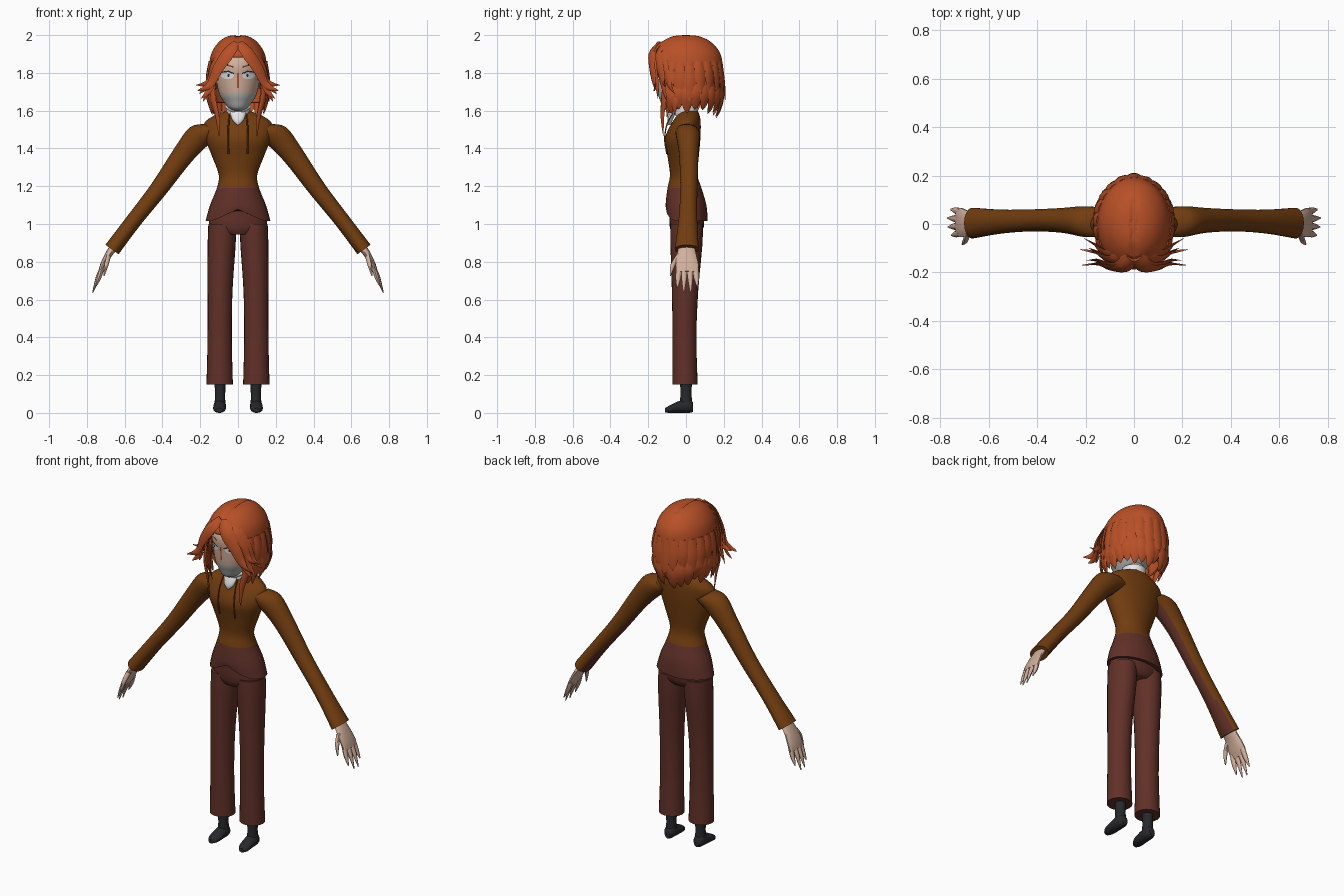
import bpy, bmesh, math, random
from mathutils import Vector
from mathutils.bvhtree import BVHTree

random.seed(4)
if "Cube" in bpy.data.objects:
    bpy.data.objects.remove(bpy.data.objects["Cube"])


def material(name, r, g, b):
    m = bpy.data.materials.new(name)
    m.use_nodes = True
    m.diffuse_color = (r, g, b, 1)
    bsdf = m.node_tree.nodes["Principled BSDF"]
    bsdf.inputs["Base Color"].default_value = (r, g, b, 1)
    bsdf.inputs["Roughness"].default_value = 0.8
    return m


HAIR = material("orange_hair", 0.48, 0.08, 0.02)
BROWN = material("brown_knit", 0.17, 0.047, 0.005)
MAROON = material("maroon_cloth", 0.12, 0.03, 0.021)
SKIN = material("skin", 0.64, 0.43, 0.33)
GREY = material("grey_jaw", 0.45, 0.45, 0.44)
BLACK = material("black_leather", 0.02, 0.021, 0.024)
WHITE = material("white_linen", 0.8, 0.8, 0.8)


def finish(bm, name, mats, mirror=False, rule=None):
    """Turn a bmesh into a smooth object, colour it by rule and mirror it."""
    bmesh.ops.recalc_face_normals(bm, faces=bm.faces)
    if rule:
        for f in bm.faces:
            f.material_index = int(rule(f))
    me = bpy.data.meshes.new(name)
    bm.to_mesh(me)
    bm.free()
    for m in mats:
        me.materials.append(m)
    me.shade_smooth()
    me.set_sharp_from_angle(angle=math.radians(50))
    ob = bpy.data.objects.new(name, me)
    bpy.context.collection.objects.link(ob)
    if mirror:
        ob.modifiers.new("Mirror", 'MIRROR')
    return ob


def smooth_path(pts, sub):
    """Catmull-Rom samples through tuples of any length."""
    out = []
    for i in range(len(pts) - 1):
        p = [pts[max(i - 1, 0)], pts[i], pts[i + 1], pts[min(i + 2, len(pts) - 1)]]
        for k in range(sub):
            t = k / sub
            out.append([b + t * ((c - a) + t * ((2*a - 5*b + 4*c - d) + t * (3*b - a - 3*c + d))) / 2
                        for a, b, c, d in zip(*p)])
    return out + [list(pts[-1])]


def skin_rings(bm, rings, cap=True):
    rows = [[bm.verts.new(p) for p in ring] for ring in rings]
    n = len(rows[0])
    for lo, hi in zip(rows, rows[1:]):
        for j in range(n):
            bm.faces.new((lo[j], lo[(j + 1) % n], hi[(j + 1) % n], hi[j]))
    if cap:
        bm.faces.new(rows[0][::-1])
        bm.faces.new(rows[-1])


def loft(bm, rings, u=(1, 0, 0), v=(0, 1, 0), n=20, sub=3, cap=True):
    """Elliptical sections: centre x, y, z, then radii along u and v."""
    u, v = Vector(u), Vector(v)
    turns = [2 * math.pi * j / n for j in range(n)]
    skin_rings(bm, [[Vector(r[:3]) + u * abs(r[3]) * math.cos(t) + v * abs(r[4]) * math.sin(t)
                     for t in turns] for r in smooth_path(rings, sub)], cap)


def part(name, rings, mats, mirror=False, rule=None, **kw):
    bm = bmesh.new()
    loft(bm, rings, **kw)
    return finish(bm, name, mats, mirror, rule)


def lock(bm, pts, width, thick=0.012, axis=(0, 0, 1.8)):
    """Flattened lock of hair, tapering to a point, lying against the head."""
    path = [Vector(p) for p in smooth_path(pts, 4)]
    rings, last = [], len(path) - 1
    for i, p in enumerate(path):
        t = i / last
        tan = (path[min(i + 1, last)] - path[max(i - 1, 0)]).normalized()
        side = tan.cross(p - Vector(axis)).normalized()
        out = side.cross(tan)
        w = width / 2 * max(0.03, min(0.7 + t, 1) * (1 - t ** 2.5))
        h = thick * max(0.1, 1 - t ** 2)
        rings.append([p + side * w * math.cos(a) + out * h * math.sin(a)
                      for a in (k * math.pi / 3 for k in range(6))])
    skin_rings(bm, rings)


# Top with a wavy hem, lower panel in maroon
bm = bmesh.new()
loft(bm, [(0, 0.005, 1.015, .172, .11), (0, 0, 1.10, .148, .108), (0, -.008, 1.19, .112, .09),
          (0, -.012, 1.26, .102, .073), (0, -.015, 1.36, .138, .083), (0, -.018, 1.45, .172, .094),
          (0, 0, 1.53, .18, .078), (0, .012, 1.575, .125, .06), (0, .015, 1.60, .055, .045)],
     n=32, sub=4)
for vert in bm.verts:
    if vert.co.z < 1.1:
        lift = max(0, -vert.co.y / .1) * max(0, 1 - abs(vert.co.x) / .15)
        vert.co.z += .06 * lift * (1.1 - vert.co.z) / .085
finish(bm, "jacket_body", [BROWN, MAROON], rule=lambda f: f.calc_center_median().z < 1.19)

# Sleeves, with a darker underside panel
part("sleeve", [(.13, .005, 1.495, .06, .06), (.2, .01, 1.47, .07, .064), (.29, .015, 1.367, .058, .052),
                (.42, .015, 1.185, .047, .046), (.55, .01, 1.02, .042, .05), (.667, .004, .865, .043, .064)],
     [BROWN, MAROON], True, lambda f: f.normal.dot(Vector((-.75, .25, -.6))) > .85,
     u=(.81, 0, .58), n=18, sub=4)

# Hands: flat palm, four fingers and a thumb
bm = bmesh.new()
across = (.88, 0, .47)
loft(bm, [(.66, .004, .875, .022, .045), (.69, .003, .83, .018, .054),
          (.715, .006, .78, .016, .062), (.73, .008, .745, .011, .058)], u=across, n=14)
for y0, y1, x1, z1 in [(-.036, -.046, .755, .665), (-.008, -.012, .768, .638),
                       (.02, .025, .77, .636), (.05, .06, .757, .67)]:
    loft(bm, [(.718, y0, .77, .012, .016), (.738 + (x1 - .76) / 2, (y0 + y1) / 2, .715, .011, .014),
              (x1, y1, z1, .002, .003)], u=across, n=8)
loft(bm, [(.685, -.035, .835, .014, .018), (.697, -.068, .785, .012, .014),
          (.71, -.083, .725, .003, .003)], u=across, n=8)
finish(bm, "hand", [SKIN], True)

# Trousers
part("trouser_seat", [(0, 0, .945, .10, .07), (0, .004, .985, .155, .09), (0, .004, 1.09, .14, .092)],
     [MAROON], n=28)
part("trouser_leg", [(.097, -.005, .15, .07, .067), (.097, -.008, .4, .064, .063), (.095, -.005, .65, .066, .07),
                     (.087, .002, .88, .074, .084), (.083, .004, 1.0, .074, .086)], [MAROON], True, n=24)

# Boots
bm = bmesh.new()
loft(bm, [(.095, .038, .03, .018, .025), (.096, .015, .036, .032, .036), (.097, -.04, .031, .034, .031),
          (.099, -.085, .02, .032, .02), (.1, -.11, .014, .016, .012)], v=(0, 0, 1), n=16)
loft(bm, [(.096, 0, .03, .031, .035), (.095, 0, .09, .027, .03), (.095, 0, .2, .031, .032)], n=16)
finish(bm, "boot", [BLACK], True)

# Neck and head
part("neck", [(0, .012, 1.55, .05, .045), (0, .005, 1.7, .045, .045)], [SKIN])
head = part("head", [(0, -.075, 1.598, .018, .022), (0, -.062, 1.615, .05, .06), (0, -.04, 1.65, .078, .096),
                     (0, -.03, 1.69, .1, .118), (0, -.02, 1.77, .117, .135), (0, -.01, 1.86, .118, .145),
                     (0, 0, 1.95, .06, .07)], [SKIN, GREY], n=32, sub=5,
            rule=lambda f: f.calc_center_median().z < 1.685)
tree = BVHTree.FromPolygons([v.co for v in head.data.vertices], [p.vertices for p in head.data.polygons])


def face_plate(name, outline, mat, gap, mirror=True):
    """Thin painted patch laid on the front of the head."""
    cx, cz = (sum(c) / len(outline) for c in zip(*outline))
    bm = bmesh.new()

    def drop(x, z):
        hit = tree.ray_cast(Vector((x, -1, z)), Vector((0, 1, 0)))[0]
        return bm.verts.new((x, hit.y - gap, z))
    inner = [drop((x + cx) / 2, (z + cz) / 2) for x, z in outline]
    outer = [drop(x, z) for x, z in outline]
    bm.faces.new(inner)
    for j in range(len(outline)):
        k = (j + 1) % len(outline)
        bm.faces.new((inner[j], outer[j], outer[k], inner[k]))
    finish(bm, name, [mat], mirror)


def oval(cx, cz, rx, rz):
    return [(cx + rx * math.cos(k * math.pi / 8), cz + rz * math.sin(k * math.pi / 8)) for k in range(16)]


# Painted face
face_plate("eye_white", oval(.056, 1.787, .034, .02), WHITE, .003)
face_plate("pupil", oval(.05, 1.787, .006, .008), BLACK, .005)
face_plate("upper_lash", [(.02, 1.794), (.05, 1.806), (.092, 1.8), (.092, 1.806), (.05, 1.812), (.02, 1.799)],
           BLACK, .006)
face_plate("eyebrow", [(.022, 1.828), (.06, 1.838), (.06, 1.843), (.022, 1.833)], HAIR, .004)
face_plate("nose_line", [(-.004, 1.72), (.004, 1.72), (.004, 1.8), (-.004, 1.8)], HAIR, .004, False)

# Neckcloth: folded collar, side wings and a hanging front fold
bm = bmesh.new()
loft(bm, [(0, .005, 1.575, .066, .062), (0, .002, 1.6, .062, .062), (0, 0, 1.63, .066, .064)], n=20, cap=False)
loft(bm, [(0, -.088, 1.525, .006, .008), (0, -.085, 1.55, .03, .014), (0, -.07, 1.59, .04, .016),
          (0, -.06, 1.615, .02, .012)], n=12)
for s in (-1, 1):
    loft(bm, [(0, -.075, 1.605, .012, .01), (s * .03, -.075, 1.61, .018, .012), (s * .068, -.055, 1.622, .008, .006)],
         u=(0, 0, 1), n=8)
finish(bm, "neckcloth", [WHITE])

# Drawstrings on the chest
part("drawstring", [(.045, -.07, 1.585, .004, .004), (.05, -.1, 1.53, .004, .004), (.052, -.113, 1.45, .004, .004),
                    (.05, -.1, 1.37, .005, .005)], [BROWN], True, n=6)

# Hair cap, cut open in front of the face
bm = bmesh.new()
loft(bm, [(0, 0, 2.0, .012, .02), (0, 0, 1.993, .055, .075), (0, 0, 1.965, .1, .13), (0, 0, 1.91, .138, .178),
          (0, 0, 1.84, .153, .194), (0, 0, 1.76, .155, .19), (0, .005, 1.69, .145, .17), (0, .01, 1.64, .12, .145)],
     n=48, sub=5, cap=False)
bm.faces.new([v for v in bm.verts if v.co.z > 1.9999])
for vert in bm.verts:                       # parting groove
    if vert.co.z > 1.9 and abs(vert.co.x) < .012 and -.19 < vert.co.y < .1:
        vert.co.z -= .006
bmesh.ops.delete(bm, geom=[f for f in bm.faces if f.calc_center_median().y < -.03 and
                           f.calc_center_median().z < 1.885 - 9 * f.calc_center_median().x ** 2],
                 context='FACES')
cap_ob = finish(bm, "hair_cap", [HAIR])
thick = cap_ob.modifiers.new("Thickness", 'SOLIDIFY')
thick.thickness = .008

# Back and side locks in two layers
bm = bmesh.new()
for count, top, tip, flare in [(15, 1.86, 1.67, 1.06), (17, 1.76, 1.585, .86)]:
    for i in range(count):
        a = math.radians(-28 + 236 * i / (count - 1))
        c, s = math.cos(a), math.sin(a)
        end = tip + random.uniform(-.025, .025)
        k = flare + random.uniform(-.04, .04)
        lock(bm, [(.145 * c, .183 * s, top), (.16 * c, .196 * s, top * .55 + end * .45),
                  (.157 * c * (k + 1) / 2, .195 * s * (k + 1) / 2, top * .2 + end * .8),
                  (.158 * c * k, .19 * s * k, end)], .07, .011, (0, 0, (top + end) / 2))
finish(bm, "back_locks", [HAIR])

# Parted fringe that sweeps aside and flicks out at the tips
bm = bmesh.new()
for x, y, z, drop, width in [(.215, -.17, 1.705, 0, .075), (.195, -.15, 1.665, -.025, .065),
                             (.222, -.105, 1.735, .015, .07), (.185, -.10, 1.65, -.03, .06),
                             (.205, -.06, 1.69, 0, .06)]:
    back = (y + .17) * .9
    lock(bm, [(.008 + back * .6, -.145 + back, 1.955), (.05 + back * .4, -.182 + back * .6, 1.905),
              (.108 + back * .3, -.178 + back * .7, 1.82 + drop / 2),
              (.15 + back * .1, -.165 + back * .8, 1.735 + drop), (x, y, z)], width, .012, (0, 0, 1.83))
# Long front strands over the collar
lock(bm, [(.125, -.1, 1.8), (.135, -.115, 1.68), (.11, -.125, 1.57), (.1, -.12, 1.465)], .045, .01, (0, 0, 1.6))
lock(bm, [(.125, -.07, 1.78), (.128, -.09, 1.68), (.098, -.1, 1.56)], .05, .012, (0, 0, 1.65))
lock(bm, [(.13, -.05, 1.76), (.15, -.06, 1.66), (.135, -.06, 1.58)], .05, .012, (0, 0, 1.65))
finish(bm, "fringe_locks", [HAIR], True)
